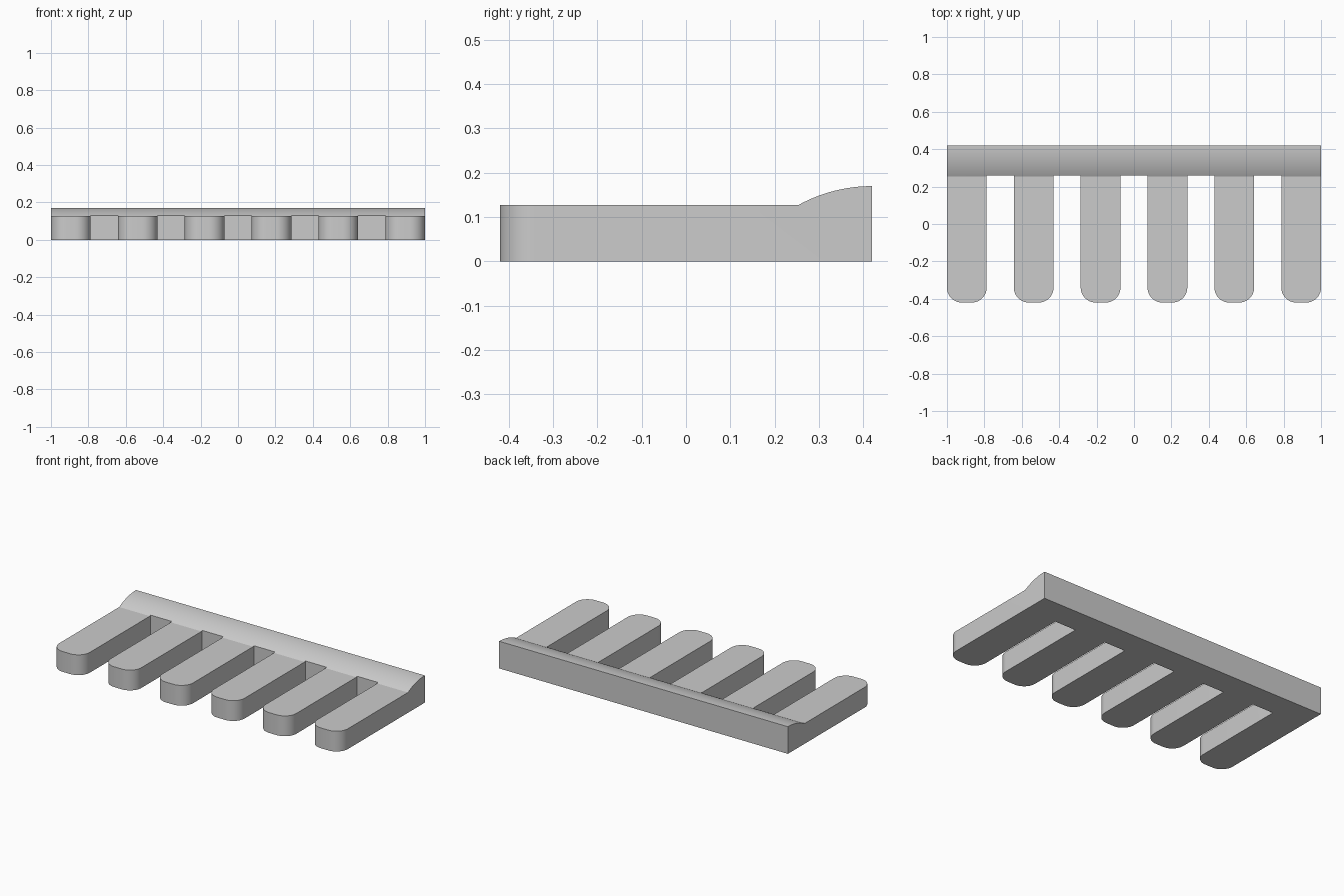
import bpy
import bmesh
from math import pi, sin, cos, radians, sqrt
from mathutils import Vector

if "Cube" in bpy.data.objects:
    bpy.data.objects.remove(bpy.data.objects["Cube"], do_unlink=True)

TEETH, WIDTH, PITCH = 6, 0.2125, 0.3575
FRONT, CREASE, ROOT, BACK = -0.42, 0.253, 0.26, 0.42
PLATE_H, RAIL_H = 0.127, 0.17
CORNER = 0.08

grey = bpy.data.materials.new("grey_plastic")
grey.use_nodes = True
colour = (0.6, 0.6, 0.6, 1)
grey.diffuse_color = colour
grey.node_tree.nodes["Principled BSDF"].inputs["Base Color"].default_value = colour


def prism(name, points, offset):
    """Extrude a closed outline into a solid."""
    bm = bmesh.new()
    face = bm.faces.new([bm.verts.new(p) for p in points])
    moved = bmesh.ops.extrude_face_region(bm, geom=[face])["geom"]
    verts = [v for v in moved if isinstance(v, bmesh.types.BMVert)]
    bmesh.ops.translate(bm, verts=verts, vec=Vector(offset))
    bmesh.ops.recalc_face_normals(bm, faces=bm.faces)
    mesh = bpy.data.meshes.new(name)
    bm.to_mesh(mesh)
    bm.free()
    mesh.materials.append(grey)
    obj = bpy.data.objects.new(name, mesh)
    bpy.context.collection.objects.link(obj)
    return obj


def arc(cx, cy, start, steps=10):
    """Quarter circle, counter-clockwise from the start angle."""
    angles = [start + pi / 2 * i / steps for i in range(steps + 1)]
    return [(cx + CORNER * cos(a), cy + CORNER * sin(a)) for a in angles]


# Side profile: flat plate rising along an arc to the back rail
run, rise = BACK - CREASE, RAIL_H - PLATE_H
radius = (run ** 2 + rise ** 2) / (2 * rise)
profile = [(FRONT - 0.1, 0), (BACK, 0)]
for i in range(17):
    d = run * i / 16
    profile.append((BACK - d, RAIL_H - radius + sqrt(radius ** 2 - d ** 2)))
profile.append((FRONT - 0.1, PLATE_H))
comb = prism("comb", [(-1.1, y, z) for y, z in profile], (2.2, 0, 0))

# Plan outline: six teeth with rounded tips
outline = [(-1, BACK + 0.1)]
for i in range(TEETH):
    left = -1 + i * PITCH
    right = left + WIDTH
    if i > 0:
        outline.append((left, ROOT))
    outline += arc(left + CORNER, FRONT + CORNER, pi)
    outline += arc(right - CORNER, FRONT + CORNER, 1.5 * pi)
    if i < TEETH - 1:
        outline.append((right, ROOT))
outline.append((1, BACK + 0.1))
cutter = prism("plan_cutter", [(x, y, -0.1) for x, y in outline], (0, 0, 0.5))
cutter.hide_render = True

# Keep the volume shared by the profile and the plan
bpy.ops.object.select_all(action="DESELECT")
bpy.context.view_layer.objects.active = comb
comb.select_set(True)
cut = comb.modifiers.new("plan", "BOOLEAN")
cut.operation = "INTERSECT"
cut.solver = "EXACT"
cut.object = cutter
bpy.ops.object.modifier_apply(modifier=cut.name)
bpy.data.objects.remove(cutter, do_unlink=True)
bpy.ops.object.shade_smooth_by_angle(angle=radians(20))
